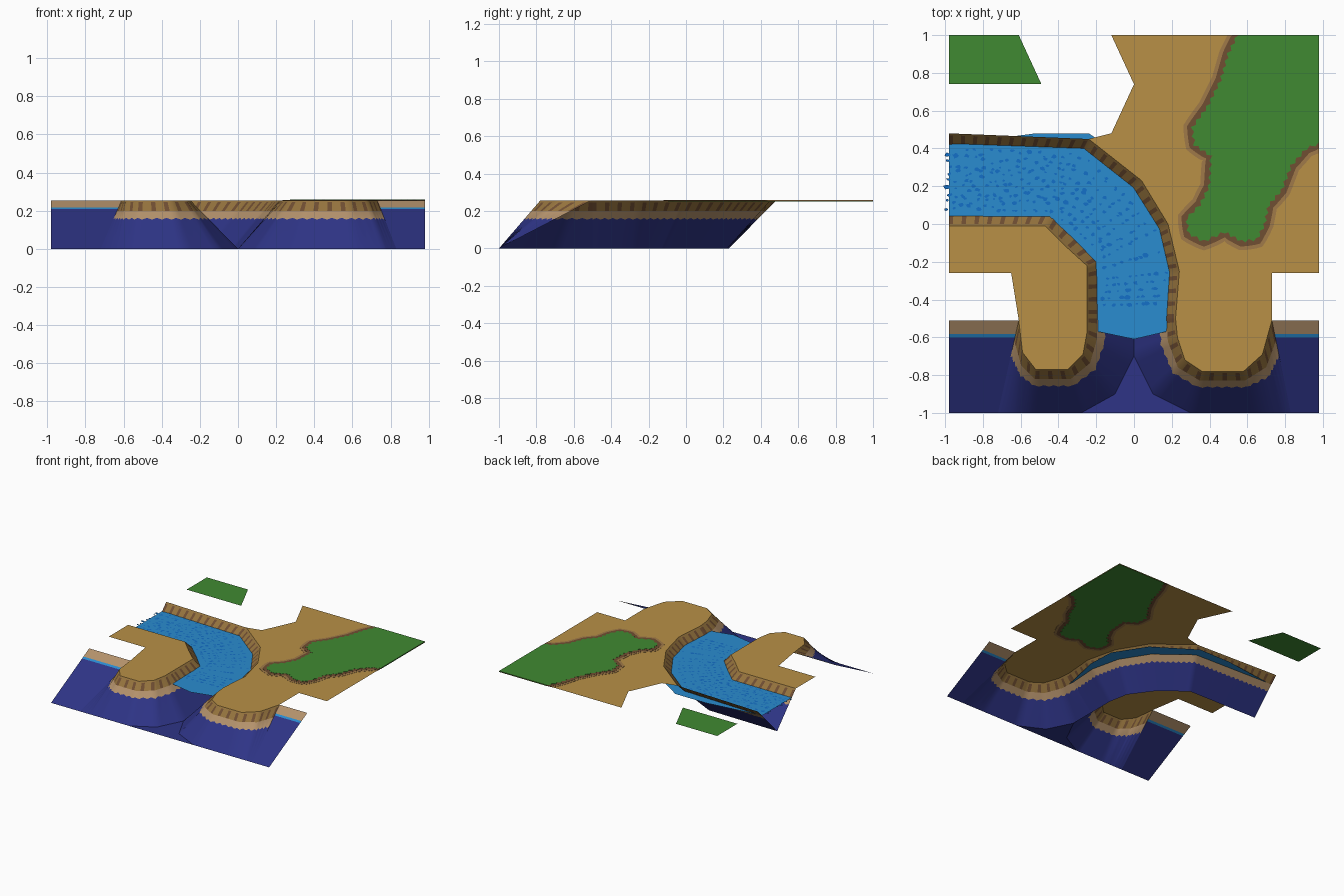
import bpy, bmesh, math, random
from mathutils import Vector

random.seed(4)
if "Cube" in bpy.data.objects:
    bpy.data.objects.remove(bpy.data.objects["Cube"])

LAND, WATER = 0.255, 0.2


def material(name, rgb):
    lin = [(c / 255 / 12.92 if c < 11 else ((c / 255 + 0.055) / 1.055) ** 2.4) for c in rgb]
    m = bpy.data.materials.new(name)
    m.use_nodes = True
    m.diffuse_color = (*lin, 1)
    m.node_tree.nodes["Principled BSDF"].inputs["Base Color"].default_value = (*lin, 1)
    return m


sand = material("sand", (184, 144, 70))
bank = material("bank_brown", (150, 116, 62))
pale = material("pale_sand", (180, 146, 108))
brown = material("dark_brown", (112, 78, 50))
rim = material("rim_brown", (160, 122, 72))
grass = material("grass", (64, 138, 50))
water = material("water", (42, 140, 208))
ripple = material("ripple_blue", (20, 112, 200))
navy = material("deep_blue", (46, 52, 134))


def finish(name, bm, mats, smooth=False):
    me = bpy.data.meshes.new(name)
    bm.to_mesh(me)
    bm.free()
    for m in mats:
        me.materials.append(m)
    for p in me.polygons:
        p.use_smooth = smooth
    ob = bpy.data.objects.new(name, me)
    bpy.context.collection.objects.link(ob)
    return ob


def sheet(name, points, z, mat, thick=0):
    """Flat polygon; with thickness it becomes a plate centred on z."""
    bm = bmesh.new()
    f = bm.faces.new([bm.verts.new((x, y, z - thick / 2)) for x, y in points])
    f.normal_update()
    if f.normal.z < 0:
        f.normal_flip()
    if thick:
        ext = bmesh.ops.extrude_face_region(bm, geom=[f], use_keep_orig=True)
        bmesh.ops.translate(bm, vec=(0, 0, thick),
                            verts=[v for v in ext["geom"] if isinstance(v, bmesh.types.BMVert)])
        bmesh.ops.recalc_face_normals(bm, faces=bm.faces)
    return finish(name, bm, [mat])


def columns(top, bottom, step):
    """Subdivide two matched lines into pairs of points."""
    pairs = []
    for i in range(len(top) - 1):
        a, b, c, d = (Vector(p) for p in (top[i], top[i + 1], bottom[i], bottom[i + 1]))
        n = max(1, round((b - a).length / step))
        pairs += [(a.lerp(b, k / n), c.lerp(d, k / n)) for k in range(n)]
    return pairs + [(Vector(top[-1]), Vector(bottom[-1]))]


def slope(name, top, bottom, rows, mats, step=0.022, wobble=0.0):
    """Sloping strip from land height to the bed, coloured by depth row."""
    bm = bmesh.new()
    grid = []
    for i, (a, b) in enumerate(columns(top, bottom, step)):
        line = []
        for r, t in enumerate(rows):
            if r == len(rows) - 2:
                t += wobble * (i % 2 * 2 - 1)
            p = a.lerp(b, t)
            line.append(bm.verts.new((p.x, p.y, LAND * (1 - t))))
        grid.append(line)
    for i in range(len(grid) - 1):
        for r in range(len(rows) - 1):
            f = bm.faces.new((grid[i][r], grid[i][r + 1], grid[i + 1][r + 1], grid[i + 1][r]))
            f.material_index = r
            # dark pebbles along the upper part of a cliff
            if wobble and r == 1 and i % 3 == 0:
                f.material_index = len(mats) - 1
            f.normal_update()
            if f.normal.z < 0:
                f.normal_flip()
    return finish(name, bm, mats, smooth=True)


def cliff(name, top, bottom):
    return slope(name, top, bottom, (0, 0.04, 0.22, 0.38, 1),
                 [bank, bank, pale, navy, brown], wobble=0.018)


# River channel: both bank tops and the deep middle line
left_bank = [(-.98, -.01), (-.47, -.01), (-.36, -.12), (-.25, -.22), (-.25, -.3), (-.25, -.5)]
middle = [(-.98, .23), (-.36, .22), (-.16, .06), (-.03, -.12), (0, -.28), (0, -.5)]
right_bank = [(-.98, .48), (-.24, .45), (.04, .23), (.18, 0), (.24, -.25), (.22, -.5)]
cliff("river_left_bank", left_bank, middle)
cliff("river_right_bank", right_bank, middle)

# Headlands: top edge and foot of each
left_head = [(-.25, -.5), (-.25, -.58), (-.27, -.69), (-.35, -.77), (-.52, -.77), (-.59, -.68), (-.61, -.51)]
left_foot = [(0, -.5), (0, -.7), (-.1, -.9), (-.28, -1), (-.54, -1), (-.62, -1), (-.72, -1)]
right_head = [(.22, -.5), (.23, -.6), (.27, -.72), (.36, -.78), (.58, -.78), (.68, -.69), (.73, -.51)]
right_foot = [(0, -.5), (0, -.7), (.1, -.9), (.3, -1), (.62, -1), (.77, -1), (.83, -1)]
cliff("left_headland_cliff", left_head, left_foot)
cliff("right_headland_cliff", right_head, right_foot)

# Sea bed
sheet("sea_floor", left_foot[1:4] + right_foot[3:1:-1], 0, navy)
for side, inner, foot in (("left", -.61, -.72), ("right", .73, .83)):
    outer = math.copysign(.98, inner)
    slope(side + "_sea_slope", [(outer, -.51), (inner, -.51)], [(outer, -1), (foot, -1)],
          (0, .15, .185, 1), [pale, water, navy], step=1)

# Land
sheet("left_land", left_bank + left_head[1:] + [(-.65, -.26), (-.98, -.26)], LAND, sand)
sheet("right_land", right_bank[1:] + right_head[1:]
      + [(.73, -.26), (.98, -.26), (.98, 1), (-.12, 1), (0, .74), (-.12, .48)], LAND, sand)
sheet("far_grass", [(-.98, 1), (-.61, 1), (-.49, .74), (-.98, .74)], LAND, grass)

# Grass patch with two brown borders
patch = [(.55, 1), (.5, .9), (.46, .76), (.39, .62), (.31, .51), (.32, .42), (.41, .36), (.4, .2),
         (.35, .1), (.28, .03), (.29, -.05), (.37, -.09), (.48, -.04), (.57, -.09), (.65, -.08),
         (.69, 0), (.71, .1), (.78, .18), (.83, .31), (.91, .4), (.98, .43)]


def border(grow, bump):
    pts = [p for p, _ in columns(patch, patch, 0.022)]
    out = []
    for i, p in enumerate(pts):
        d = pts[min(i + 2, len(pts) - 1)] - pts[max(i - 2, 0)]
        n = Vector((d.y, -d.x)).normalized() * -1
        q = p - n * (grow + bump * (i % 2)) if n.x > 0 and i < 3 else p + n * -(grow + bump * (i % 2))
        out.append((min(q.x, .98), min(q.y, 1)))
    out[0] = (out[0][0], 1)
    out[-1] = (.98, out[-1][1])
    return out + [(.98, 1)]


sheet("grass_outer_rim", border(.05, 0), LAND, rim, .003)
sheet("grass_inner_rim", border(.03, 0), LAND, brown, .005)
sheet("grass_patch", border(-.006, .016), LAND, grass, .008)

# Water surface, running a little under the far land
sheet("river_water", [(-.98, .42), (-.52, .48), (-.24, .48), (.08, .27), (.24, .02), (.25, -.2),
                      (.17, -.57), (0, -.61), (-.19, -.57), (-.2, -.25), (-.43, .03), (-.98, .04)],
      WATER, water)

# Ripples scattered over the water
bm = bmesh.new()
for a, b in columns(left_bank, right_bank, 0.034):
    for k in range(9):
        if a.y < -.46:
            continue
        p = a.lerp(b, .16 + .68 * (k + random.random()) / 9)
        p.x += random.uniform(-.015, .015)
        size = random.uniform(.008, .017)
        ring = []
        for s in range(7):
            ang, r = math.tau * s / 7, size * random.uniform(.5, 1.2)
            ring.append(bm.verts.new((p.x + r * math.cos(ang), p.y + r * .75 * math.sin(ang), WATER + .003)))
        bm.faces.new(ring)
finish("water_ripples", bm, [ripple])
